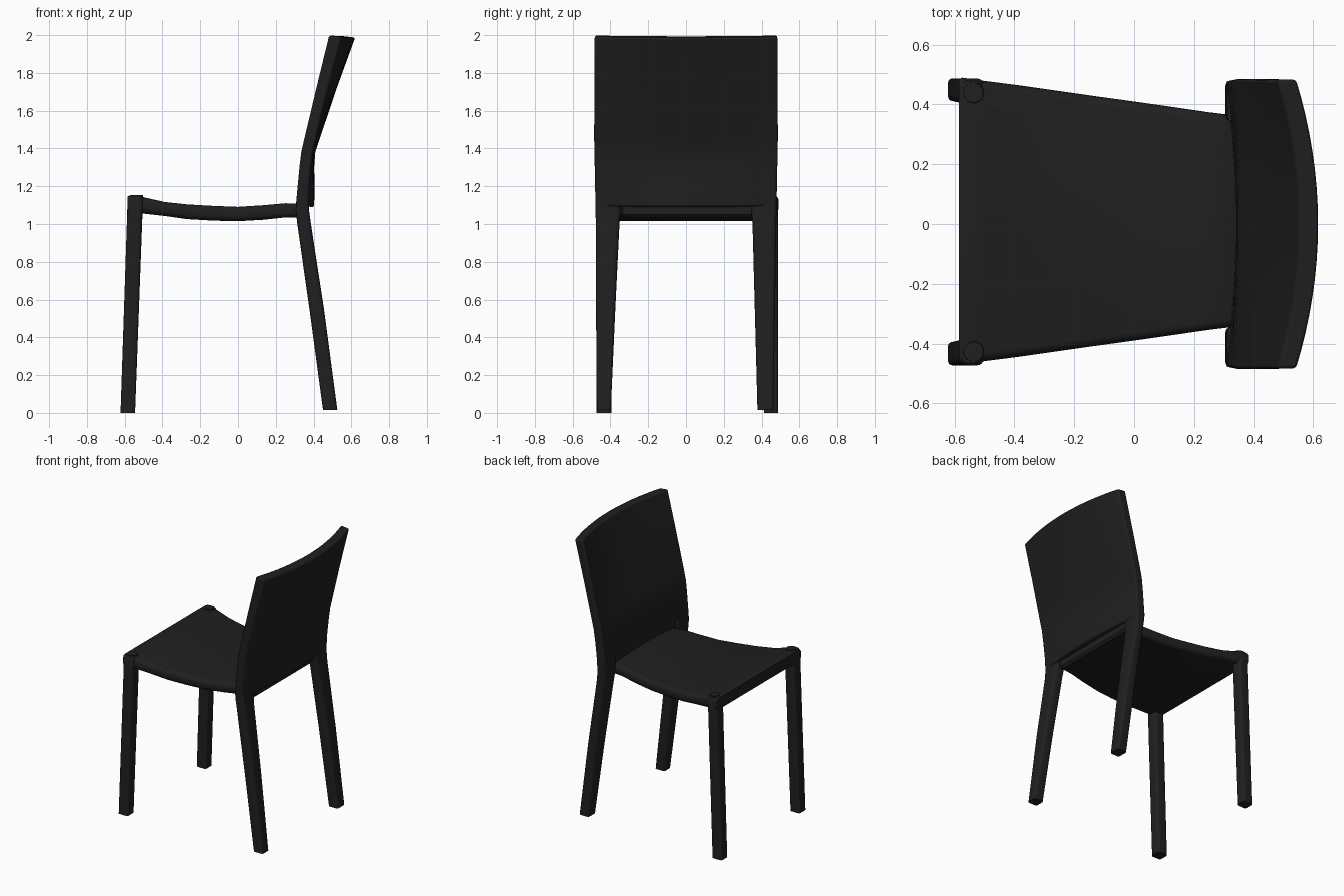
import bpy, bmesh, math

if "Cube" in bpy.data.objects:
    bpy.data.objects.remove(bpy.data.objects["Cube"])

black = bpy.data.materials.new("soft black")
black.diffuse_color = (0.014, 0.014, 0.014, 1)
black.use_nodes = True
black.node_tree.nodes["Principled BSDF"].inputs["Base Color"].default_value = black.diffuse_color


def finish(bm, name, bevel=0.0):
    bmesh.ops.recalc_face_normals(bm, faces=bm.faces)
    me = bpy.data.meshes.new(name)
    bm.to_mesh(me)
    bm.free()
    ob = bpy.data.objects.new(name, me)
    bpy.context.collection.objects.link(ob)
    me.materials.append(black)
    if bevel:
        mod = ob.modifiers.new("soft edges", 'BEVEL')
        mod.width, mod.segments, mod.limit_method = bevel, 2, 'ANGLE'
        mod.angle_limit = math.radians(50)
    bpy.ops.object.select_all(action='DESELECT')
    ob.select_set(True)
    bpy.context.view_layer.objects.active = ob
    bpy.ops.object.shade_smooth_by_angle(angle=math.radians(40))
    return ob


def loft(name, rings, bevel=0.0):
    """Skin a row of closed rings and cap both ends."""
    bm = bmesh.new()
    rows = [[bm.verts.new(p) for p in ring] for ring in rings]
    n = len(rows[0])
    for a, b in zip(rows, rows[1:]):
        for i in range(n):
            j = (i + 1) % n
            bm.faces.new((a[i], a[j], b[j], b[i]))
    bm.faces.new(rows[0])
    bm.faces.new(rows[-1])
    return finish(bm, name, bevel)


def rounded_rect(u0, u1, v0, v1, r, steps=4):
    pts = []
    corners = ((u1 - r, v1 - r), (u0 + r, v1 - r), (u0 + r, v0 + r), (u1 - r, v0 + r))
    for k, (cu, cv) in enumerate(corners):
        for s in range(steps + 1):
            a = math.pi / 2 * (k + s / steps)
            pts.append((cu + r * math.cos(a), cv + r * math.sin(a)))
    return pts


def leg(name, sections):
    # each section: z, x range, y range, corner radius
    loft(name, [[(x, y, z) for x, y in rounded_rect(x0, x1, min(ya, yb), max(ya, yb), r)]
                for z, x0, x1, ya, yb, r in sections])


# Seat: dished slab narrowing to the back (x, bottom, top, half width, edge radius)
seat = [(-0.585, 1.065, 1.145, 0.475, 0.02), (-0.575, 1.06, 1.15, 0.48, 0.025),
        (-0.50, 1.055, 1.142, 0.469, 0.03), (-0.39, 1.043, 1.117, 0.455, 0.03),
        (-0.27, 1.026, 1.104, 0.438, 0.03), (-0.13, 1.018, 1.096, 0.418, 0.03),
        (0.0, 1.015, 1.091, 0.400, 0.03), (0.14, 1.023, 1.100, 0.380, 0.03),
        (0.25, 1.035, 1.110, 0.364, 0.03), (0.35, 1.035, 1.108, 0.352, 0.03),
        (0.365, 1.05, 1.095, 0.345, 0.02)]
loft("seat", [[(x, y + 0.01, z) for y, z in rounded_rect(-w, w, b, t, r)]
              for x, b, t, w, r in seat])

# Front and back legs; feet sit slightly off symmetric
for side, s, f_in, f_out, b_in, b_out in (("left", -1, 0.395, 0.473, 0.398, 0.472),
                                          ("right", 1, 0.412, 0.487, 0.378, 0.462)):
    leg(side + "_front_leg", [
        (0.0, -0.622, -0.545, s * f_in, s * f_out, 0.014),
        (1.05, -0.587, -0.506, s * (f_in - 0.01), s * f_out, 0.022),
        (1.13, -0.585, -0.503, s * (f_in - 0.01), s * f_out, 0.022),
        (1.148, -0.578, -0.515, s * f_in, s * (f_out - 0.008), 0.018)])
    leg(side + "_back_leg", [
        (0.015, 0.45, 0.526, s * b_in, s * b_out, 0.014),
        (0.55, 0.378, 0.455, s * (b_in + 0.35) / 2, s * (b_out + 0.48) / 2, 0.02),
        (1.0, 0.314, 0.386, s * 0.352, s * 0.477, 0.022),
        (1.08, 0.305, 0.375, s * 0.345, s * 0.479, 0.018),
        (1.16, 0.312, 0.376, s * 0.345, s * 0.479, 0.012)])
    # Round plug on the seat corner
    bm = bmesh.new()
    bmesh.ops.create_cone(bm, cap_ends=True, segments=24, radius1=0.035,
                          radius2=0.033, depth=0.012)
    bmesh.ops.translate(bm, vec=(-0.537, s * 0.433 + 0.006, 1.147), verts=bm.verts)
    finish(bm, side + "_seat_plug")

# Backrest: curved panel (z, front x at edge, thickness, bow, half width)
back = [(1.09, 0.305, 0.062, 0.036, 0.479), (1.20, 0.315, 0.062, 0.028, 0.481),
        (1.30, 0.325, 0.062, 0.016, 0.483), (1.38, 0.335, 0.062, 0.012, 0.485),
        (1.45, 0.351, 0.062, 0.019, 0.486), (1.72, 0.414, 0.063, 0.046, 0.485),
        (1.995, 0.48, 0.065, 0.075, 0.483)]
rings = []
for z, x0, th, bow, w in back:
    front, rear = [], []
    for i in range(17):
        t = -1 + i / 8
        x = x0 + bow * (1 - t * t)
        tilt = 0.008 if z > 1.9 else 0
        front.append((x, w * t, z + 0.004 * t * t))
        rear.append((x + th, w * t, z - tilt + 0.004 * t * t))
    rings.append(front + rear[::-1])
loft("backrest", rings, 0.01)
